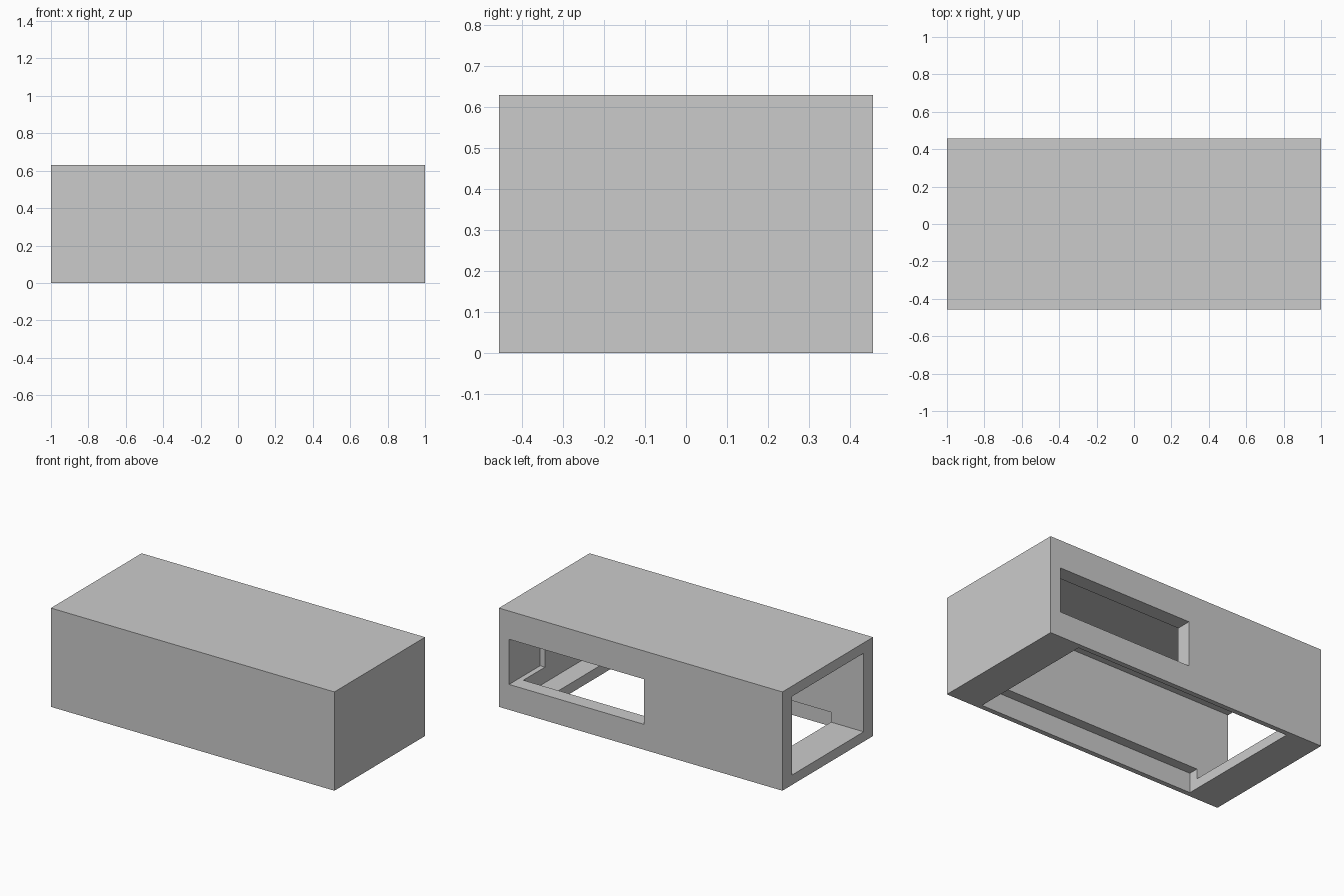
import bpy

cube = bpy.data.objects.get("Cube")
if cube:
    bpy.data.objects.remove(cube, do_unlink=True)


def make_box(name, x, y, z):
    """Box spanning the given (low, high) ranges."""
    bpy.ops.mesh.primitive_cube_add(size=1)
    ob = bpy.context.object
    ob.name = name
    spans = (x, y, z)
    for v in ob.data.vertices:
        v.co = [lo if c < 0 else hi for c, (lo, hi) in zip(v.co, spans)]
    return ob


# Plain grey finish
grey = bpy.data.materials.new("plain_grey")
grey.use_nodes = True
colour = (0.6, 0.6, 0.6, 1)
grey.diffuse_color = colour
grey.node_tree.nodes["Principled BSDF"].inputs["Base Color"].default_value = colour

# Outer block
housing = make_box("housing", (-1, 1), (-0.457, 0.457), (0, 0.63))
housing.data.materials.append(grey)

# Hollow open at one end, rear window pocket, and recess in the underside
cutters = [
    make_box("cavity_cutter", (-1.1, 0.894), (-0.362, 0.362), (0.063, 0.564)),
    make_box("window_cutter", (-0.023, 0.928), (0.144, 0.6), (0.162, 0.45)),
    make_box("base_cutter", (-0.77, 0.767), (-0.425, 0.425), (-0.1, 0.126)),
]
for cutter in cutters:
    cutter.hide_render = True
    mod = housing.modifiers.new(cutter.name, "BOOLEAN")
    mod.operation = "DIFFERENCE"
    mod.solver = "EXACT"
    mod.object = cutter

# Apply the cuts and drop the helpers
bpy.ops.object.select_all(action="DESELECT")
bpy.context.view_layer.objects.active = housing
housing.select_set(True)
for cutter in cutters:
    bpy.ops.object.modifier_apply(modifier=cutter.name)
for cutter in cutters:
    bpy.data.objects.remove(cutter, do_unlink=True)
bpy.ops.object.shade_flat()
